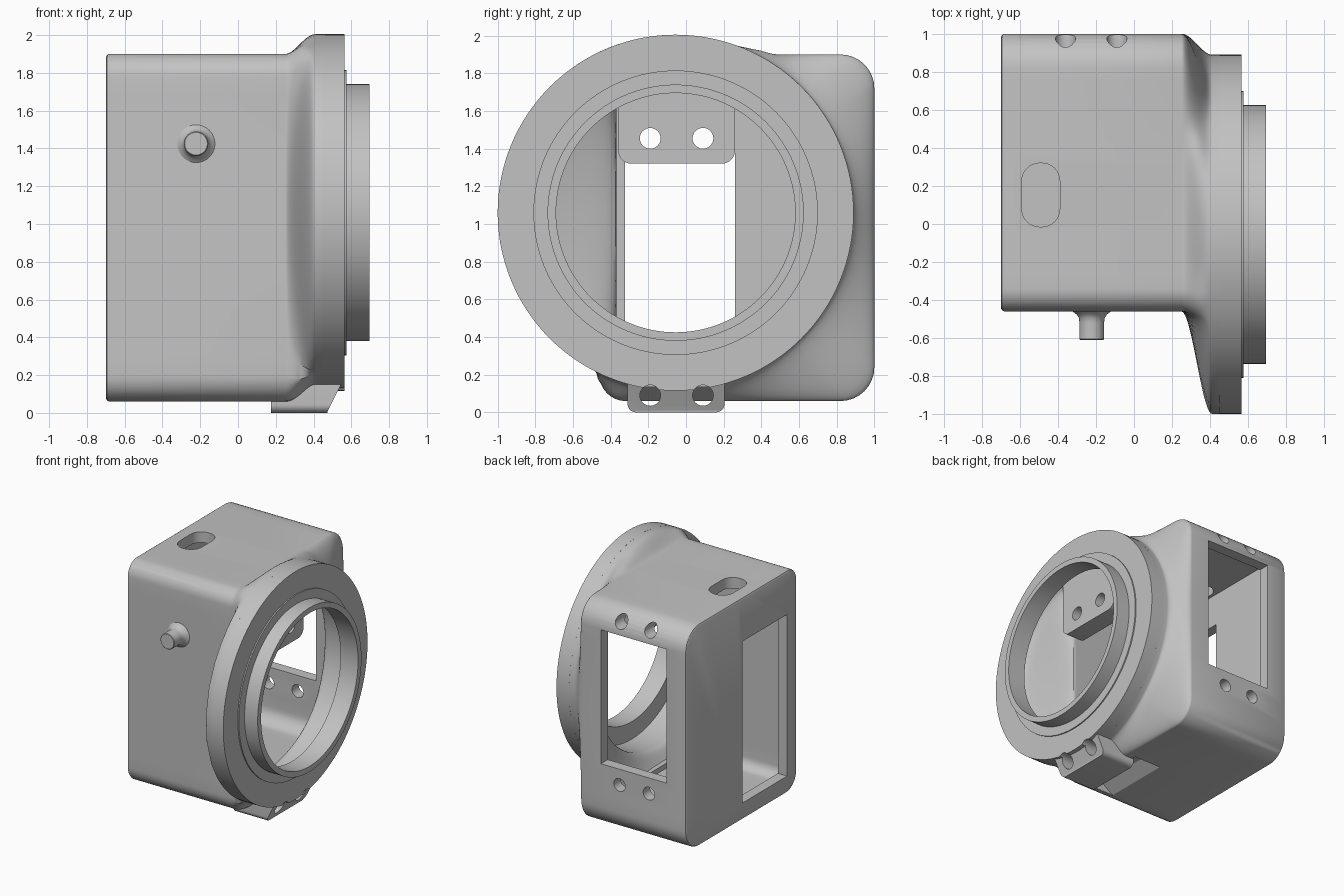
import bpy, bmesh, math
from mathutils import Matrix, Vector

if "Cube" in bpy.data.objects:
    bpy.data.objects.remove(bpy.data.objects["Cube"], do_unlink=True)

grey = bpy.data.materials.new("plain_grey")
grey.use_nodes = True
COLOUR = (0.54, 0.54, 0.54, 1)
grey.diffuse_color = COLOUR
grey.node_tree.nodes["Principled BSDF"].inputs["Base Color"].default_value = COLOUR

AXIS = Vector((-0.055, 1.06))        # centre of the round mount (y, z)


def make(name, bm):
    bmesh.ops.recalc_face_normals(bm, faces=bm.faces)
    mesh = bpy.data.meshes.new(name)
    bm.to_mesh(mesh)
    bm.free()
    mesh.materials.append(grey)
    obj = bpy.data.objects.new(name, mesh)
    bpy.context.collection.objects.link(obj)
    return obj


def select(obj):
    bpy.ops.object.select_all(action='DESELECT')
    obj.select_set(True)
    bpy.context.view_layer.objects.active = obj


def cut(obj, cutter):
    mod = obj.modifiers.new("cut", 'BOOLEAN')
    mod.operation, mod.solver, mod.object = 'DIFFERENCE', 'EXACT', cutter
    select(obj)
    bpy.ops.object.modifier_apply(modifier=mod.name)
    bpy.data.objects.remove(cutter, do_unlink=True)


def rounded(a0, a1, b0, b1, radii, sub=1, seg=8):
    """Rounded rectangle, counter-clockwise from the low corner."""
    corners = [(a0, b0, 1, 1), (a1, b0, -1, 1), (a1, b1, -1, -1), (a0, b1, 1, -1)]
    pts = []
    for i, ((a, b, sa, sb), r) in enumerate(zip(corners, radii)):
        start = math.pi + i * math.pi / 2
        arc = [Vector((a + sa * r + r * math.cos(start + k * math.pi / 2 / seg),
                       b + sb * r + r * math.sin(start + k * math.pi / 2 / seg)))
               for k in range(seg + 1)]
        if pts:
            last = pts[-1].copy()
            pts += [last.lerp(arc[0], k / sub) for k in range(1, sub)]
        pts += arc
    last = pts[-1].copy()
    return pts + [last.lerp(pts[0], k / sub) for k in range(1, sub)]


def loft(name, sections):
    """Skin a list of equal-length loops of 3D points and cap the ends."""
    bm = bmesh.new()
    loops = [[bm.verts.new(p) for p in s] for s in sections]
    n = len(loops[0])
    for a, b in zip(loops, loops[1:]):
        for i in range(n):
            j = (i + 1) % n
            bm.faces.new((a[i], a[j], b[j], b[i]))
    bm.faces.new(loops[0])
    bm.faces.new(loops[-1])
    return make(name, bm)


def prism(name, pts, axis, lo, hi):
    """Extrude a 2D outline along one axis."""
    def place(p, t):
        c = list(p)
        c.insert(axis, t)
        return c
    return loft(name, [[place(p, t) for p in pts] for t in (lo, hi)])


def box(name, x, y, z):
    return prism(name, [(x[0], y[0]), (x[1], y[0]), (x[1], y[1]), (x[0], y[1])], 2, *z)


def rod(name, a, b, axis, lo, hi, r):
    pts = [(a + r * math.cos(k * math.pi / 16), b + r * math.sin(k * math.pi / 16))
           for k in range(32)]
    return prism(name, pts, axis, lo, hi)


def lathe(name, profile, origin, axis, steps=128, closed=True):
    """Spin (along, radius) points around an axis through origin."""
    bm = bmesh.new()
    rot = Vector((1, 0, 0)).rotation_difference(Vector(axis)).to_matrix().to_4x4()
    verts = [bm.verts.new((a, r, 0)) for a, r in profile]
    edges = [bm.edges.new(p) for p in zip(verts, verts[1:])]
    if closed:
        edges.append(bm.edges.new((verts[-1], verts[0])))
    bmesh.ops.spin(bm, geom=verts + edges, cent=(0, 0, 0), axis=(1, 0, 0),
                   angle=math.tau, steps=steps)
    bmesh.ops.remove_doubles(bm, verts=bm.verts, dist=0.0005)
    bm.transform(Matrix.Translation(origin) @ rot)
    return make(name, bm)


def flared_body(name, off, back, lip, end, radius, grow=0, shrink=0, bulge=0):
    """Rounded box flowing into a circle; grow and shrink delay or advance the flow."""
    def outline(o):
        return rounded(-0.46 + o, 1 - o, 0.06 + o, 1.9 - o,
                       [max(r - 0.6 * o, 0.03) for r in (0.14, 0.18, 0.18, 0.12)], 16)
    base = outline(off)
    x0, x1 = 0.25, 0.41
    sections = []
    if lip:
        sections += [[(back, *p) for p in outline(off + lip)],
                     [(back + lip * 0.4, *p) for p in outline(off + lip * 0.3)]]
    sections += [[(back + lip, *p) for p in base]]
    first, last, steps = x0 - shrink, x1 + grow, 24
    for k in range(steps + 1):
        x = first + (last - first) * k / steps
        ring = []
        for p in base:
            arm = p - AXIS
            gap = radius - arm.length
            shift = grow if gap > 0 else -shrink
            t = min(max((x - x0 - shift) / (x1 - x0), 0), 1)
            s = t * t * (3 - 2 * t)
            # soft blend where box and circle cross
            extra = bulge * 4 * s * (1 - s) * math.exp(-(gap / 0.07) ** 2)
            ring.append((x, *(AXIS + arm.normalized() * (arm.length + gap * s + extra))))
        sections.append(ring)
    sections.append([(end, *(AXIS + (p - AXIS).normalized() * radius)) for p in base])
    return loft(name, sections)


# Hollow housing
housing = flared_body("housing", 0, -0.7, 0.018, 0.46, 0.945, bulge=0.025)
cut(housing, flared_body("cavity", 0.09, -0.615, 0, 0.5, 0.78, grow=0.04, shrink=0.1))

# Side window, rear window, roof slot
cut(housing, box("side_cut", (-0.9, -0.5), (-0.325, 0.26), (0.2, 1.54)))
cut(housing, box("rear_cut", (-0.52, 0.08), (0.7, 1.2), (0.6, 1.71)))
cut(housing, prism("slot_cut", rounded(-0.59, -0.39, -0.015, 0.32, [0.095] * 4), 2, 1.7, 2.1))

# Screw holes around the rear window
for x in (-0.36, -0.09):
    for z in (0.47, 1.81):
        cut(housing, rod("screw_cut", x, z, 1, 0.8, 1.2, 0.053))

# Ramped recess under the floor, behind the lower lug
cut(housing, prism("recess_cut", [(-0.06, 0.0), (0.19, 0.0), (0.19, 0.135), (0.05, 0.135),
                                  (-0.06, 0.06)], 1, -0.33, 0.24))

# Round mount with stepped neck
flange = lathe("mount_ring", [(0.45, 0.78), (0.45, 0.945), (0.565, 0.945), (0.565, 0.755),
                              (0.575, 0.755), (0.575, 0.68), (0.695, 0.68), (0.695, 0.635),
                              (0.535, 0.635), (0.535, 0.78)],
               (0, *AXIS), (1, 0, 0))

# Lower lug with a sloped nose
lower_lug = prism("lower_lug", rounded(-0.31, 0.205, 0, 0.2, [0.045, 0.045, 0.01, 0.01]),
                  0, 0.175, 0.56)
cut(lower_lug, prism("nose_cut", [(0.465, -0.05), (0.7, -0.05), (0.7, 0.3), (0.615, 0.3),
                                  (0.54, 0.14), (0.475, 0.01)], 1, -0.5, 0.5))

# Upper lug hanging inside the housing
upper_lug = prism("upper_lug", rounded(-0.36, 0.26, 1.32, 1.84, [0.07, 0.07, 0.01, 0.01]),
                  0, 0.26, 0.42)

# Paired screw holes through both lugs
for y in (-0.19, 0.09):
    cut(upper_lug, rod("lug_cut", y, 1.455, 0, 0.1, 0.6, 0.055))
    for part in (lower_lug, flange, housing):
        cut(part, rod("lug_cut", y, 0.09, 0, 0.1, 0.7, 0.055))

# Front peg with a flared foot
peg = lathe("front_peg", [(-0.02, 0), (-0.02, 0.1), (0.0, 0.1), (0.015, 0.08), (0.035, 0.067),
                          (0.06, 0.065), (0.145, 0.065), (0.15, 0.06), (0.15, 0)],
            (-0.222, -0.46, 1.425), (0, -1, 0), 32, False)

# Smooth shading with sharp edges kept
for obj in (housing, flange, lower_lug, upper_lug, peg):
    select(obj)
    bpy.ops.object.shade_smooth_by_angle(angle=math.radians(30))
